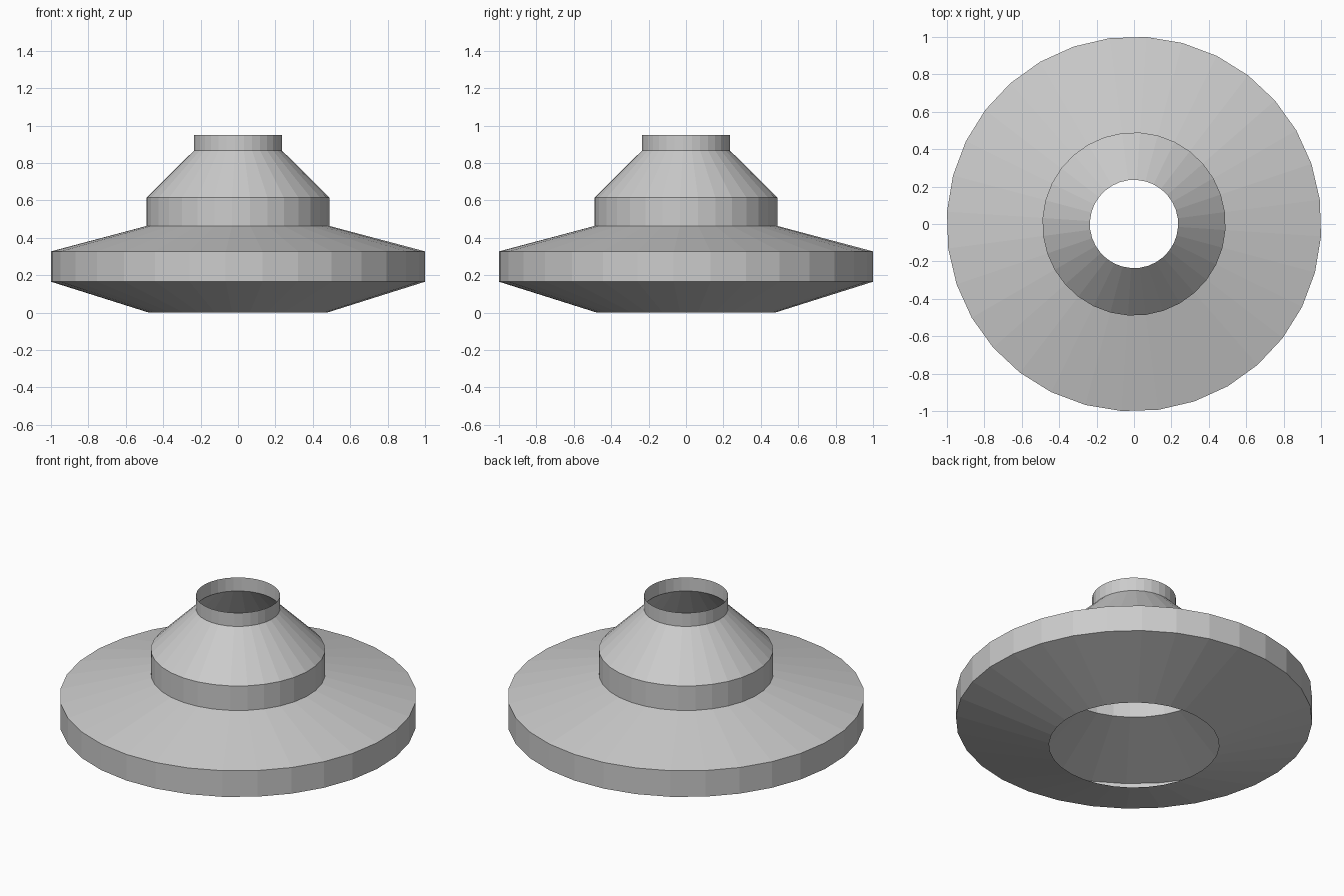
import bpy, bmesh, math

if "Cube" in bpy.data.objects:
    bpy.data.objects.remove(bpy.data.objects["Cube"])

SIDES = 32
OFFSET = math.radians(7.5)


def lathe_shell(name, profile):
    """Open, single-walled surface turned around the z axis."""
    bm = bmesh.new()
    rings = []
    for r, z in profile:
        angles = [OFFSET + 2 * math.pi * i / SIDES for i in range(SIDES)]
        rings.append([bm.verts.new((r * math.cos(a), r * math.sin(a), z)) for a in angles])
    for low, high in zip(rings, rings[1:]):
        for i in range(SIDES):
            j = (i + 1) % SIDES
            bm.faces.new((low[i], low[j], high[j], high[i]))
    mesh = bpy.data.meshes.new(name)
    bm.to_mesh(mesh)
    bm.free()
    obj = bpy.data.objects.new(name, mesh)
    bpy.context.collection.objects.link(obj)
    return obj


# Wide disc-shaped rim, open underneath
lathe_shell("wide_rim", [(0.478, 0.0), (1.002, 0.165), (1.002, 0.327), (0.49, 0.463)])

# Collar and cone rising to the open neck
lathe_shell("collar_and_neck", [(0.49, 0.463), (0.49, 0.615), (0.236, 0.866), (0.236, 0.95)])
